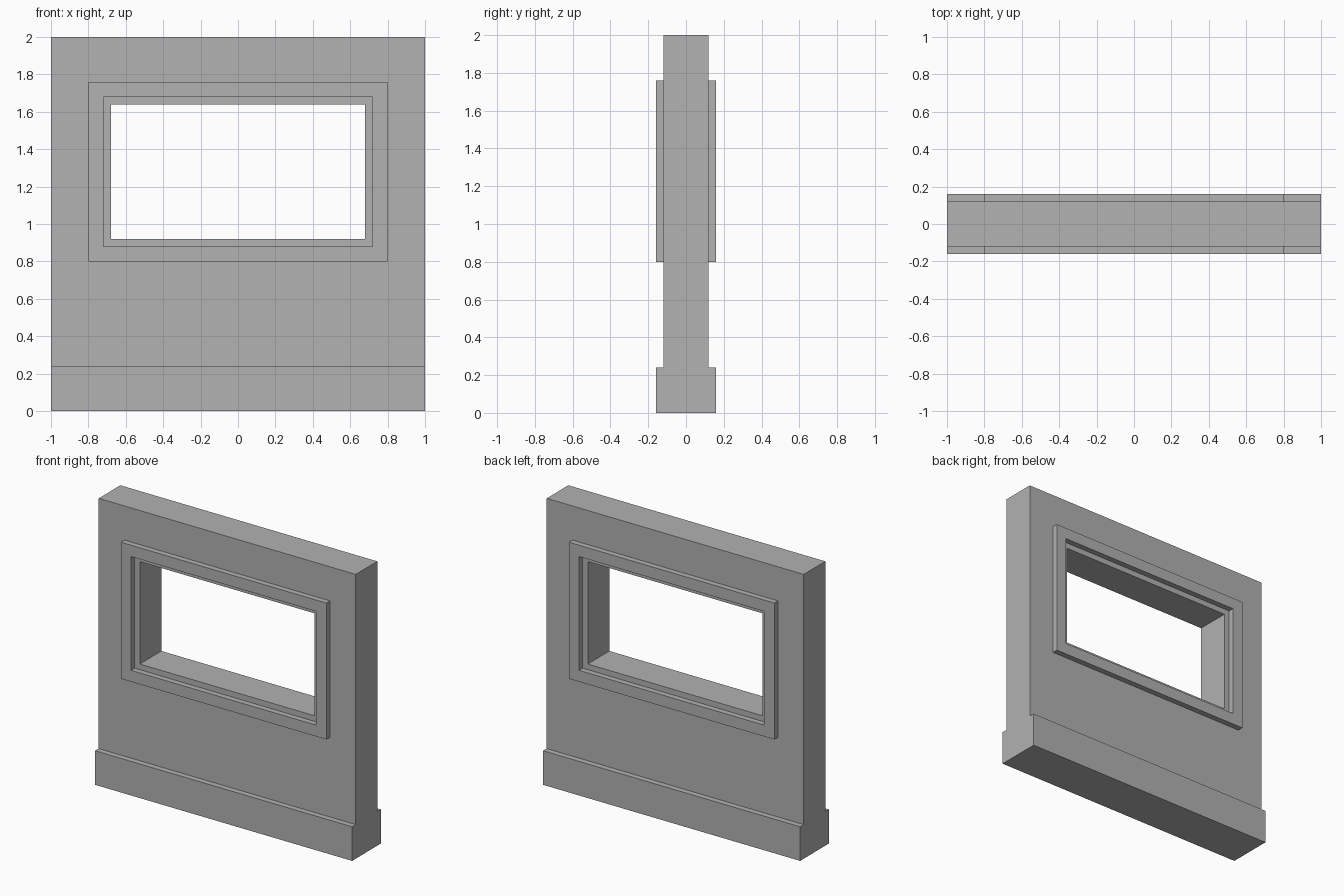
import bpy
import bmesh
from mathutils import Vector

cube = bpy.data.objects.get("Cube")
if cube:
    bpy.data.objects.remove(cube, do_unlink=True)

# Single plain grey finish
grey = bpy.data.materials.new("plain grey")
grey.use_nodes = True
colour = (0.445, 0.445, 0.445, 1)
grey.diffuse_color = colour
grey.node_tree.nodes["Principled BSDF"].inputs["Base Color"].default_value = colour


def extrude_profile(name, points, offset):
    """Make a solid by sweeping a flat outline along an offset."""
    bm = bmesh.new()
    face = bm.faces.new([bm.verts.new(p) for p in points])
    swept = bmesh.ops.extrude_face_region(bm, geom=[face], use_keep_orig=True)
    moved = [v for v in swept["geom"] if isinstance(v, bmesh.types.BMVert)]
    bmesh.ops.translate(bm, verts=moved, vec=Vector(offset))
    bmesh.ops.recalc_face_normals(bm, faces=bm.faces)
    mesh = bpy.data.meshes.new(name)
    bm.to_mesh(mesh)
    bm.free()
    mesh.materials.append(grey)
    obj = bpy.data.objects.new(name, mesh)
    bpy.context.collection.objects.link(obj)
    return obj


def slab(name, half_width, bottom, top, y0, y1):
    """Make an upright rectangular block between two depths."""
    outline = [(-half_width, y0, bottom), (half_width, y0, bottom),
               (half_width, y0, top), (-half_width, y0, top)]
    return extrude_profile(name, outline, (0, y1 - y0, 0))


def cut(obj, cutter):
    """Subtract the cutter, bake the result and remove the cutter."""
    cutter.hide_render = True
    mod = obj.modifiers.new("opening", 'BOOLEAN')
    mod.operation = 'DIFFERENCE'
    mod.solver = 'EXACT'
    mod.object = cutter
    bpy.context.view_layer.objects.active = obj
    bpy.ops.object.modifier_apply(modifier=mod.name)
    bpy.data.objects.remove(cutter, do_unlink=True)


# Wall with a wider skirting along the foot on both sides
wall_y, trim_y, skirt_top, height = 0.12, 0.16, 0.24, 2.0
half = [(trim_y, 0), (trim_y, skirt_top), (wall_y, skirt_top), (wall_y, height)]
section = half + [(-y, z) for y, z in reversed(half)]
wall = extrude_profile("wall", [(-1, y, z) for y, z in section], (2, 0, 0))
cut(wall, slab("window_cutter", 0.68, 0.92, 1.64, -0.5, 0.5))

# Raised window surround on each face, set back from the opening
for name, side in (("front_window_trim", -1), ("back_window_trim", 1)):
    trim = slab(name, 0.8, 0.8, 1.76, side * wall_y, side * trim_y)
    cut(trim, slab("trim_cutter", 0.72, 0.88, 1.68, -0.5, 0.5))
